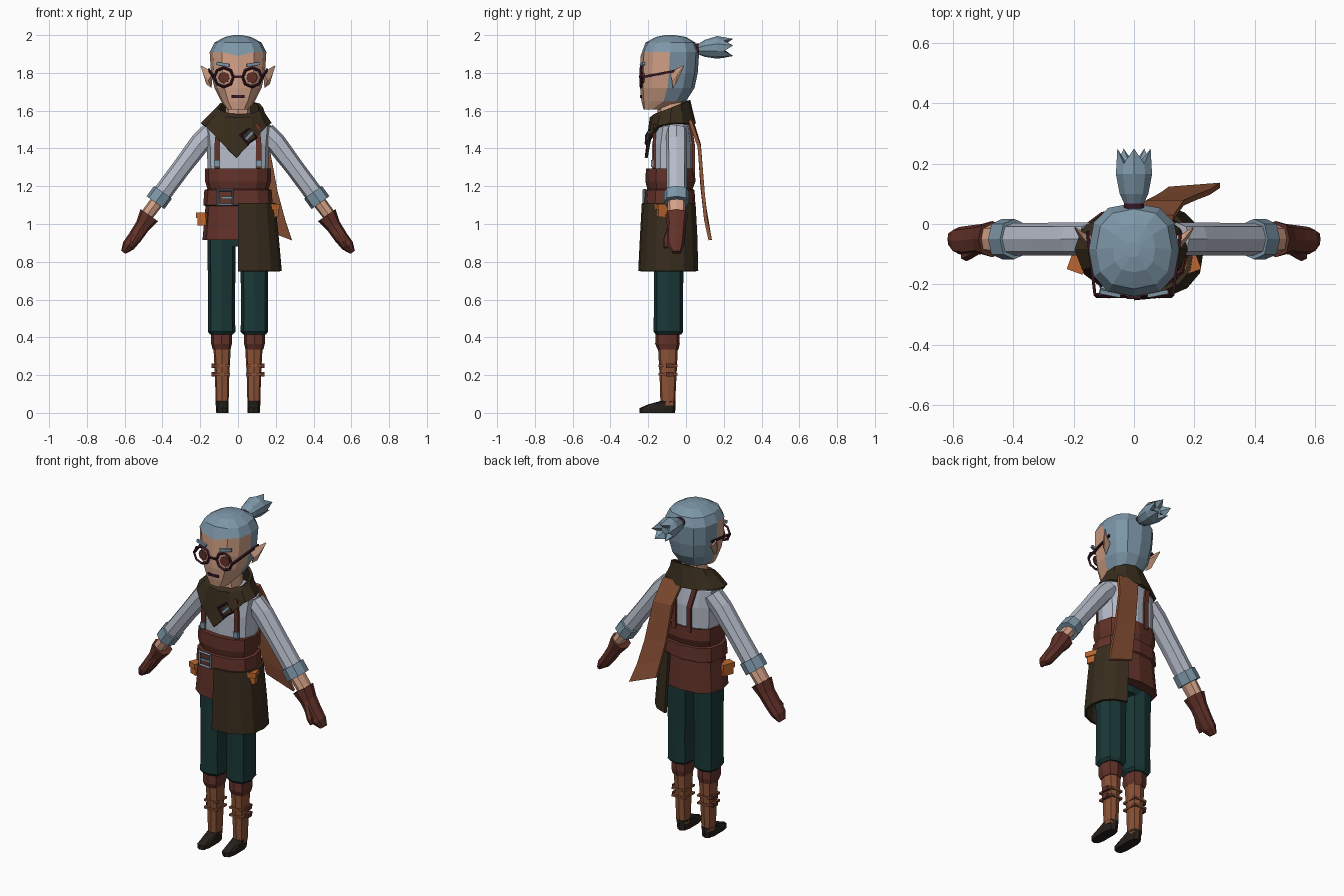
import bpy, bmesh, math
from mathutils import Vector as V

if "Cube" in bpy.data.objects:
    bpy.data.objects.remove(bpy.data.objects["Cube"])

def mat(name, r, g, b):
    m = bpy.data.materials.new(name)
    m.diffuse_color = tuple((c / 255) ** 2.2 for c in (r, g, b)) + (1,)
    m.use_nodes = True
    m.node_tree.nodes["Principled BSDF"].inputs["Base Color"].default_value = m.diffuse_color
    return m

HAIR = mat("slate_blue", 124, 149, 166)
SHIRT = mat("pale_grey", 180, 186, 200)
SKIN = mat("skin", 210, 160, 134)
OLIVE = mat("dark_olive", 58, 48, 34)
LEATHER = mat("red_brown_leather", 98, 53, 45)
TAN = mat("tan_brown", 138, 83, 57)
TEAL = mat("dark_teal", 32, 58, 58)
PLUM = mat("dark_plum", 58, 30, 42)
ORANGE = mat("orange_leather", 188, 102, 50)
BLACK = mat("shoe_black", 42, 37, 32)

def ring(c, u, v, n=8, p=1.0, a0=-90, a1=270):
    """Superelliptic ring of points around c, spanned by u and v."""
    pts, steps = [], n if a1 - a0 == 360 else n - 1
    for i in range(n):
        a = math.radians(a0 + (a1 - a0) * i / steps)
        co, si = math.cos(a), math.sin(a)
        pts.append(V(c) + V(u) * math.copysign(abs(co) ** p, co) + V(v) * math.copysign(abs(si) ** p, si))
    return pts

def loft(name, rings, m, closed=True, cap=True, mirror=False, thick=0):
    """Skin a list of point rings into one mesh object."""
    bm = bmesh.new()
    rows = [[bm.verts.new(p) for p in r] for r in rings]
    n = len(rows[0])
    for a, b in zip(rows, rows[1:]):
        for i in range(n if closed else n - 1):
            j = (i + 1) % n
            bm.faces.new((a[i], a[j], b[j], b[i]))
    if closed and cap:
        bm.faces.new(rows[0])
        bm.faces.new(rows[-1])
    bmesh.ops.recalc_face_normals(bm, faces=bm.faces)
    me = bpy.data.meshes.new(name)
    bm.to_mesh(me)
    bm.free()
    ob = bpy.data.objects.new(name, me)
    bpy.context.collection.objects.link(ob)
    me.materials.append(m)
    if thick:
        s = ob.modifiers.new("thickness", 'SOLIDIFY')
        s.thickness, s.offset = thick, 0
    if mirror:
        ob.modifiers.new("mirror", 'MIRROR')
    return ob

def stack(name, secs, m, n=12, p=0.8, cx=0, arc=(-90, 270), **kw):
    """Vertical loft; each section is z, half width, front y, back y."""
    return loft(name, [ring((cx, (f + b) / 2, z), (w, 0, 0), (0, (b - f) / 2, 0), n, p, *arc)
                       for z, w, f, b in secs], m, **kw)

def limb(name, secs, m, n=8):
    """Mirrored arm part; each section is x, y, z, in-plane radius, y radius."""
    d = (V(secs[-1][:3]) - V(secs[0][:3])).normalized()
    u = V((-d.z, 0, d.x)).normalized()
    return loft(name, [ring(s[:3], u * s[3], (0, s[4], 0), n, 0.8) for s in secs], m, mirror=True)

def box(name, loc, size, m, rot=(0, 0, 0)):
    bpy.ops.mesh.primitive_cube_add(size=1, location=loc, rotation=rot)
    ob = bpy.context.object
    ob.name, ob.scale = name, size
    ob.data.materials.append(m)
    return ob

def frame(name, loc, r, t, m, n=8, rot=(math.pi / 2, 0, 0)):
    bpy.ops.mesh.primitive_torus_add(major_segments=n, minor_segments=4, major_radius=r,
                                     minor_radius=t, location=loc, rotation=rot)
    ob = bpy.context.object
    ob.name = name
    ob.data.materials.append(m)
    return ob

# Head: one loft, hair on top and back, skin on the face
head = stack("head", [(1.605, .055, -.225, -.14), (1.65, .09, -.236, 0), (1.72, .125, -.243, .045),
                      (1.80, .143, -.243, .062), (1.91, .15, -.24, .07), (1.96, .125, -.215, .05),
                      (1.99, .07, -.16, .0), (2.0, .02, -.11, -.06)], SKIN)
head.data.materials.append(HAIR)
for f in head.data.polygons:
    c = f.center
    if c.z > 1.91 or (c.y > -.09 and c.z > 1.66):
        f.material_index = 1
for v in head.data.vertices:   # widow's peak in the hairline
    if abs(v.co.x) < .01 and v.co.y < -.2 and abs(v.co.z - 1.91) < .01:
        v.co.z = 1.89
stack("neck", [(1.5, .07, -.15, -.01), (1.68, .065, -.15, -.01)], SKIN, n=8)

# Ears
loft("ears", [[V((.13, -.085, 1.80)), V((.158, -.075, 1.76)), V((.14, -.07, 1.72)), V((.135, -.04, 1.78))],
              [V((.17, -.045, 1.825)), V((.182, -.045, 1.79)), V((.168, -.055, 1.74)), V((.165, -.03, 1.80))],
              [V((.196, -.012, 1.84)), V((.198, -.013, 1.835)), V((.195, -.014, 1.83)), V((.194, -.01, 1.835))]],
     SKIN, mirror=True)

# Tied-up hair with jagged end
def yring(y, z, rx, rz, n=10):
    return ring((0, y, z), (rx, 0, 0), (0, 0, rz), n)
tip = yring(.235, 1.93, .058, .05)
for i, p in enumerate(tip):
    p.y += .015 if i % 2 else -.035
loft("hair_bun", [yring(.06, 1.925, .03, .025), yring(.1, 1.93, .05, .045), yring(.165, 1.935, .063, .06),
                  tip, yring(.2, 1.93, .025, .02)], HAIR)
loft("hair_tie", [yring(.035, 1.925, .034, .03), yring(.068, 1.925, .034, .03)], PLUM)

# Face details and glasses
for s, side in ((-1, "left"), (1, "right")):
    bpy.ops.mesh.primitive_cylinder_add(vertices=8, radius=.03, depth=.009, location=(s * .073, -.229, 1.775),
                                        rotation=(math.pi / 2, 0, s * .17))
    bpy.context.object.name = side + "_eye"
    bpy.context.object.data.materials.append(LEATHER)
    box(side + "_eyebrow", (s * .08, -.231, 1.845), (.07, .014, .016), HAIR, (0, -s * .15, s * .2))
    frame(side + "_lens_rim", (s * .075, -.237, 1.777), .051, .008, PLUM)
    box(side + "_temple_arm", (s * .142, -.13, 1.797), (.01, .215, .012), PLUM, (.19, 0, s * -.12))
box("glasses_bridge", (0, -.243, 1.78), (.05, .01, .012), PLUM)
box("mouth", (0, -.238, 1.675), (.07, .009, .014), PLUM)

# Shirt, sleeves, cuffs, forearms
stack("shirt", [(1.25, .16, -.18, .035), (1.42, .165, -.18, .035), (1.52, .175, -.16, .02),
                (1.57, .11, -.14, .0)], SHIRT)
limb("sleeves", [(.14, -.05, 1.49, .055, .055), (.20, -.05, 1.43, .055, .055), (.30, -.05, 1.298, .05, .054),
                 (.41, -.05, 1.15, .05, .054)], SHIRT)
limb("sleeve_cuffs", [(.397, -.05, 1.168, .058, .067), (.437, -.05, 1.113, .058, .067)], HAIR)
limb("forearms", [(.42, -.05, 1.13, .036, .05), (.495, -.05, 1.03, .034, .045)], SKIN)

# Gloves
limb("gloves", [(.47, -.05, 1.047, .056, .06), (.505, -.05, .99, .04, .05), (.545, -.055, .93, .037, .05),
                (.58, -.055, .885, .034, .045), (.607, -.05, .85, .014, .025)], LEATHER)
limb("thumbs", [(.52, -.085, .97, .018, .018), (.555, -.105, .91, .02, .018), (.567, -.108, .875, .009, .01)],
     LEATHER, 6)

# Scarf with a front point
low, mid, top = [], [], []
for i in range(12):
    a = math.radians(-90 + 30 * i)
    co, si = math.cos(a), math.sin(a)
    low.append(V((.182 * co - .01, -.083 + .128 * si, 1.35 + .19 * abs(co) if si < -.1 else 1.53)))
    mid.append(V((.135 * co, -.08 + .105 * si, 1.585 + .025 * si)))
    top.append(V((.115 * co + .01, -.075 + .09 * si, 1.615 + .04 * si)))
loft("scarf", [low, mid, top], OLIVE, cap=False, thick=.016)
frame("scarf_buckle", (.055, -.197, 1.465), .042, .009, PLUM, 4, (math.pi / 2 - .3, .15, .25))
box("scarf_buckle_pin", (.055, -.2, 1.465), (.06, .012, .014), HAIR, (0, -.8, .25))

# Cloth tail of the scarf down the back
loft("scarf_tail", [[V((.0, .03, 1.55)), V((.13, .02, 1.55))], [V((.04, .07, 1.42)), V((.165, .07, 1.41))],
                    [V((.07, .085, 1.2)), V((.21, .09, 1.17))], [V((.095, .1, 1.08)), V((.25, .105, 1.02))],
                    [V((.115, .115, .98)), V((.285, .128, .915))]], TAN, closed=False, thick=.018)

# Suspenders, front and back, with clips
for n, x0, x1, y0, y1 in (("front", .11, .1, -.168, -.165), ("back", .05, .075, .04, .022)):
    loft(n + "_suspenders", [[V((x0 - .014, y0, 1.27)), V((x0 + .014, y0, 1.27))],
                             [V((x0 - .014, y0, 1.42)), V((x0 + .014, y0, 1.42))],
                             [V((x1 - .014, y1, 1.53)), V((x1 + .014, y1, 1.53))]],
         LEATHER, closed=False, thick=.014, mirror=True)
for s in (-1, 1):
    box("suspender_clip", (s * .11, -.178, 1.32), (.032, .012, .035), HAIR)

# Corset, belt, skirt
stack("corset", [(1.295, .174, -.212, .046), (1.225, .174, -.215, .05), (1.185, .162, -.205, .035),
                 (1.18, .178, -.215, .045), (1.1, .184, -.222, .05), (1.095, .172, -.212, .042),
                 (.915, .188, -.225, .055)], LEATHER)
frame("belt_buckle", (-.068, -.218, 1.14), .055, .009, HAIR, 4, (math.pi / 2, math.pi / 4, -.1))
box("belt_buckle_pin", (-.06, -.224, 1.14), (.06, .01, .013), HAIR)

# Apron wrapped round one hip
stack("apron", [(1.11, .19, -.226, .05), (.93, .208, -.236, .06), (.75, .224, -.245, .065)], OLIVE,
      n=8, arc=(-90, 70), closed=False, thick=.016)

# Belt pouches
for s, z in ((-1, 1.025), (1, 1.07)):
    box("pouch", (s * .18, -.12, z), (.05, .07, .065), ORANGE, (0, 0, s * .35))
    box("pouch_flap", (s * .184, -.122, z + .022), (.055, .078, .03), ORANGE, (0, 0, s * .35))

# Trousers
stack("hips", [(.88, .13, -.16, -.02), (1.0, .16, -.18, .02)], TEAL)
stack("trouser_legs", [(.415, .06, -.16, -.025), (.43, .073, -.172, -.015), (.55, .071, -.17, -.016),
                       (.93, .075, -.17, -.012)], TEAL, n=8, p=.7, cx=.087, mirror=True)

# Boots, shoes and side buckles
stack("boot_cuffs", [(.335, .047, -.15, -.04), (.365, .055, -.163, -.033), (.42, .055, -.16, -.035)], LEATHER,
      n=8, p=.7, cx=.087, mirror=True)
stack("boots", [(.04, .034, -.135, -.058), (.2, .038, -.14, -.05), (.345, .046, -.148, -.043)], TAN,
      n=8, p=.7, cx=.084, mirror=True)
stack("shoes", [(0, .033, -.247, -.058), (.025, .035, -.247, -.056), (.045, .033, -.2, -.056),
                (.062, .035, -.138, -.056)], BLACK, n=10, p=.65, cx=.083, mirror=True)
for s in (-1, 1):
    for z in (.25, .205):
        box("boot_buckle", (s * .128, -.085, z), (.022, .04, .024), LEATHER)
        box("boot_strap", (s * .085, -.095, z), (.084, .1, .012), TAN)
